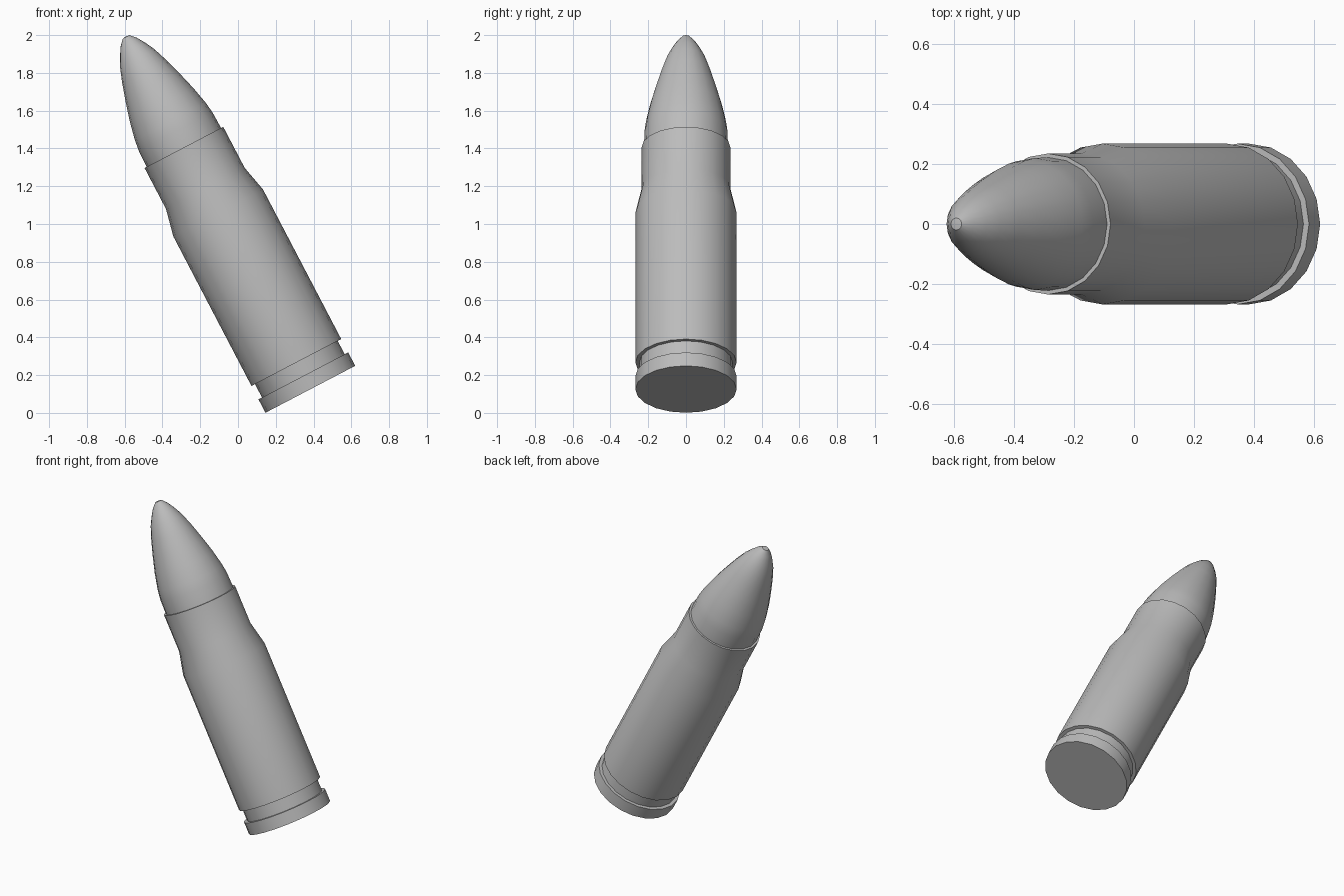
import bpy, bmesh, math
from mathutils import Matrix

if "Cube" in bpy.data.objects:
    bpy.data.objects.remove(bpy.data.objects["Cube"])

SIDES = 20
TILT = math.radians(-27.6)
# Leaning axis, starting at the centre of the base disc
PLACE = Matrix.Translation((0.383, 0, 0.125)) @ Matrix.Rotation(TILT, 4, 'Y')

# Dark grey metal
metal = bpy.data.materials.new("dark_metal")
metal.diffuse_color = (0.5, 0.5, 0.5, 1)
metal.use_nodes = True
metal.node_tree.nodes["Principled BSDF"].inputs["Base Color"].default_value = metal.diffuse_color


def lathe(name, profile):
    """Revolve (radius, height) points around the leaning axis."""
    bm = bmesh.new()
    rings = []
    for r, h in profile:
        if r == 0:
            rings.append([bm.verts.new((0, 0, h))])
        else:
            rings.append([bm.verts.new((r * math.cos(2 * math.pi * i / SIDES),
                                        r * math.sin(2 * math.pi * i / SIDES), h))
                          for i in range(SIDES)])
    for a, b in zip(rings, rings[1:]):
        for i in range(SIDES):
            j = (i + 1) % SIDES
            if len(a) == 1:
                bm.faces.new((a[0], b[j], b[i]))
            elif len(b) == 1:
                bm.faces.new((a[i], a[j], b[0]))
            else:
                bm.faces.new((a[i], a[j], b[j], b[i]))
    bm.transform(PLACE)
    bmesh.ops.recalc_face_normals(bm, faces=bm.faces)
    mesh = bpy.data.meshes.new(name)
    bm.to_mesh(mesh)
    bm.free()
    mesh.materials.append(metal)
    obj = bpy.data.objects.new(name, mesh)
    bpy.context.collection.objects.link(obj)
    bpy.ops.object.select_all(action='DESELECT')
    obj.select_set(True)
    bpy.context.view_layer.objects.active = obj
    bpy.ops.object.shade_smooth_by_angle(angle=math.radians(35))


# Casing: base, rim, extractor groove, body, shoulder, neck and mouth
lathe("casing", [
    (0, 0), (0.268, 0), (0.268, 0.08), (0.247, 0.08), (0.247, 0.16),
    (0.268, 0.16), (0.268, 1.053), (0.235, 1.20), (0.235, 1.445), (0.222, 1.445)])

# Pointed projectile with a small rounded tip
lathe("projectile", [
    (0.222, 1.445), (0.22, 1.54), (0.212, 1.60), (0.19, 1.70), (0.162, 1.80),
    (0.131, 1.90), (0.102, 1.98), (0.076, 2.03), (0.048, 2.075), (0.02, 2.105),
    (0, 2.108)])
